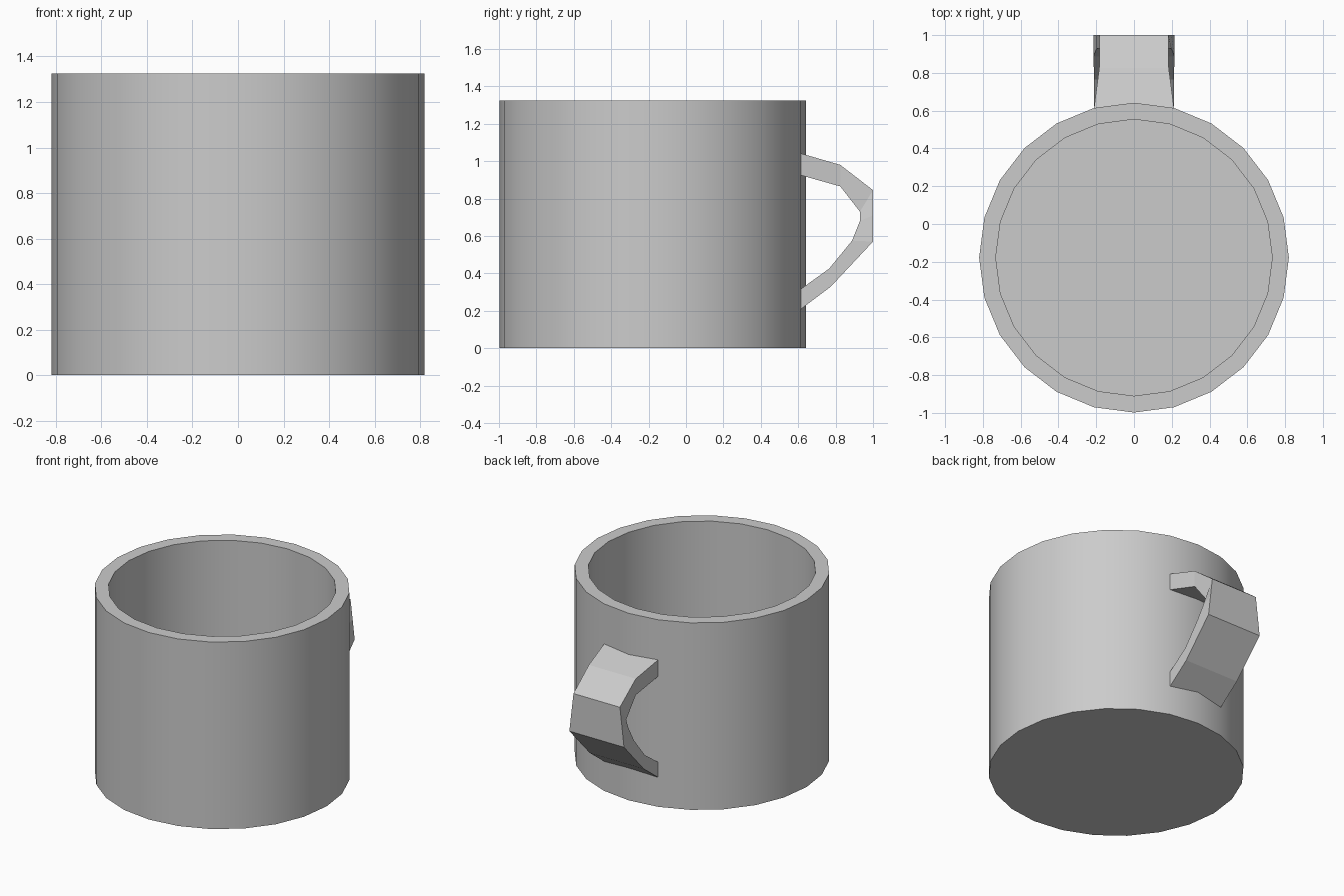
import bpy, bmesh, math

if "Cube" in bpy.data.objects:
    bpy.data.objects.remove(bpy.data.objects["Cube"])

SIDES = 24
CENTRE_Y = -0.178


def make_object(name, bm):
    bmesh.ops.recalc_face_normals(bm, faces=bm.faces[:])
    mesh = bpy.data.meshes.new(name)
    bm.to_mesh(mesh)
    bm.free()
    obj = bpy.data.objects.new(name, mesh)
    bpy.context.collection.objects.link(obj)
    return obj


def bridge(bm, a, b):
    n = len(a)
    for i in range(n):
        j = (i + 1) % n
        bm.faces.new((a[i], a[j], b[j], b[i]))


# Cup body: outer wall, rim, inner wall and floor
bm = bmesh.new()
rings = []
for r, z in [(0.82, 0), (0.82, 1.325), (0.732, 1.325), (0.732, 0.09)]:
    angles = [2 * math.pi * i / SIDES for i in range(SIDES)]
    rings.append([bm.verts.new((r * math.cos(a), CENTRE_Y + r * math.sin(a), z))
                  for a in angles])
for a, b in zip(rings, rings[1:]):
    bridge(bm, a, b)
bm.faces.new(rings[0])
bm.faces.new(rings[-1])
body = make_object("cup_body", bm)
bpy.context.view_layer.objects.active = body
body.select_set(True)
bpy.ops.object.shade_smooth_by_angle(angle=math.radians(30))

# Handle: rectangular sections (half width, outer y/z, inner y/z)
sections = [
    (0.212, (0.612, 1.042), (0.612, 0.925)),
    (0.184, (0.825, 0.980), (0.825, 0.865)),
    (0.182, (1.000, 0.845), (0.930, 0.730)),
    (0.198, (1.000, 0.710), (0.930, 0.680)),
    (0.214, (1.000, 0.570), (0.888, 0.575)),
    (0.212, (0.775, 0.330), (0.765, 0.425)),
    (0.212, (0.612, 0.207), (0.612, 0.315)),
]
bm = bmesh.new()
loops = [[bm.verts.new((x, *p)) for x, p in
          [(-w, outer), (w, outer), (w, inner), (-w, inner)]]
         for w, outer, inner in sections]
for a, b in zip(loops, loops[1:]):
    bridge(bm, a, b)
bm.faces.new(loops[0])
bm.faces.new(loops[-1])
make_object("handle", bm)
